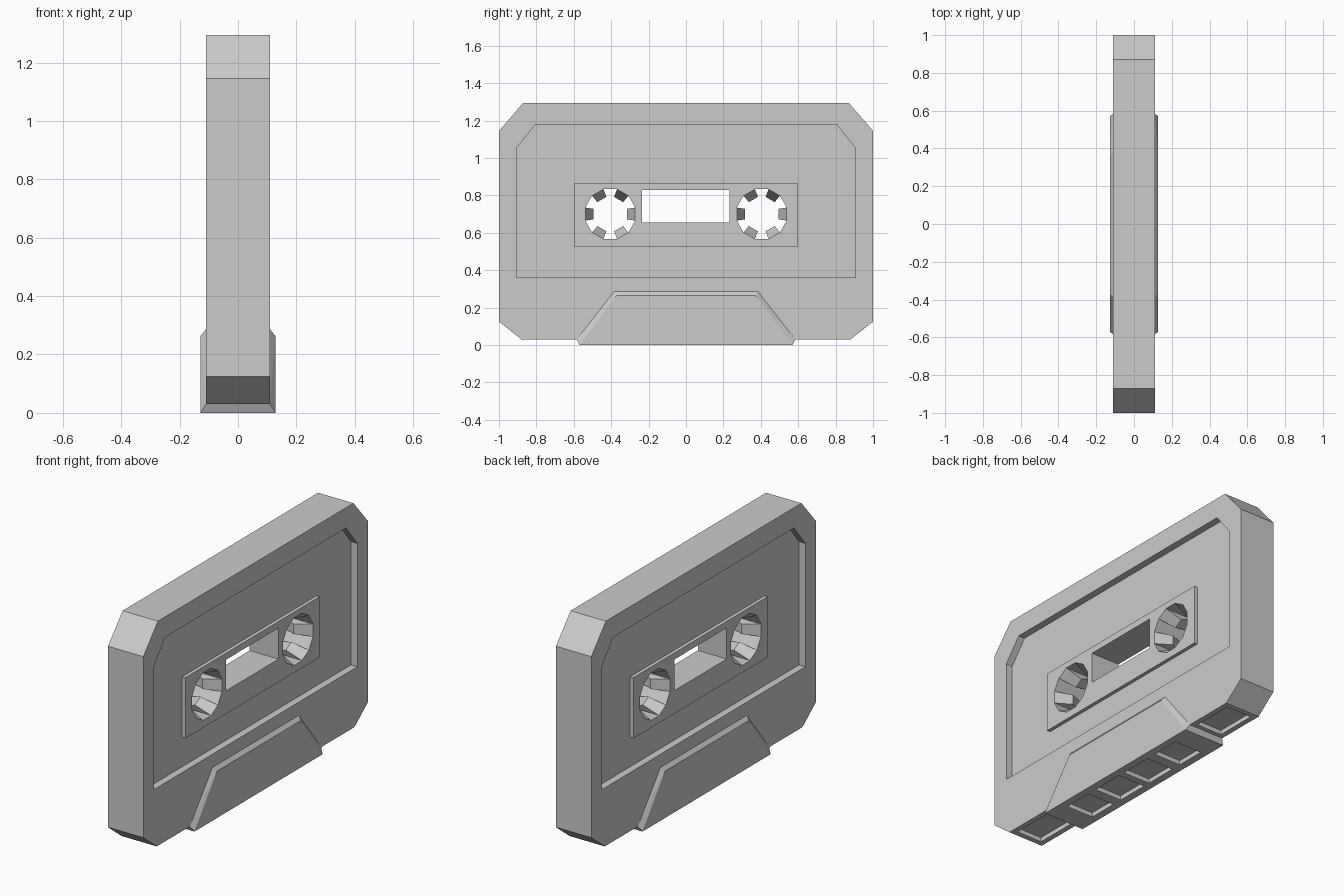
import bpy, bmesh, math

if "Cube" in bpy.data.objects:
    bpy.data.objects.remove(bpy.data.objects["Cube"])


def hull(name, pts):
    """Convex solid through a set of points."""
    bm = bmesh.new()
    for p in pts:
        bm.verts.new(p)
    bmesh.ops.convex_hull(bm, input=bm.verts)
    bmesh.ops.dissolve_limit(bm, angle_limit=0.01, verts=bm.verts, edges=bm.edges)
    bmesh.ops.recalc_face_normals(bm, faces=bm.faces)
    me = bpy.data.meshes.new(name)
    bm.to_mesh(me)
    bm.free()
    ob = bpy.data.objects.new(name, me)
    bpy.context.collection.objects.link(ob)
    return ob


def prism(name, profile, x0, x1):
    """Profile in (y, z) extruded along x."""
    return hull(name, [(x, y, z) for x in (x0, x1) for y, z in profile])


def sym(half):
    return [(s * y, z) for s in (-1, 1) for y, z in half]


def box(y0, y1, z0, z1):
    return [(y, z) for y in (y0, y1) for z in (z0, z1)]


def combine(target, other, op):
    m = target.modifiers.new(op.lower(), 'BOOLEAN')
    m.operation, m.solver, m.object = op, 'EXACT', other
    bpy.context.view_layer.objects.active = target
    bpy.ops.object.modifier_apply(modifier=m.name)
    bpy.data.objects.remove(other)


HX, FLOOR, PLATE = 0.11, 0.07, 0.09
REEL_Y, REEL_Z, REEL_R = 0.405, 0.70, 0.138

# shell with clipped corners
body = prism("cassette_body",
             sym([(0.87, 1.295), (1.0, 1.145), (1.0, 0.125), (0.88, 0.03)]), -HX, HX)

# sunken label area on both faces
label = sym([(0.905, 0.36), (0.905, 1.055), (0.805, 1.18)])
for s in (-1, 1):
    combine(body, prism("label_cut", label, s * FLOOR, s * 0.2), 'DIFFERENCE')

# raised centre plate
combine(body, prism("plate", box(-0.597, 0.597, 0.525, 0.867), -PLATE, PLATE), 'UNION')

# flared head cover along the bottom edge
base = [(x, y, z) for x in (-0.109, 0.109) for y, z in sym([(0.585, 0.031), (0.385, 0.287)])]
face = [(x, y, z) for x in (-0.128, 0.128) for y, z in sym([(0.57, 0.0), (0.372, 0.264)])]
combine(body, hull("head_cover", base + face), 'UNION')

# window and reel openings
combine(body, prism("window_cut", box(-0.234, 0.232, 0.655, 0.83), -0.3, 0.3), 'DIFFERENCE')
for s in (-1, 1):
    ring = [(s * REEL_Y + REEL_R * math.cos(math.radians(15 + 30 * i)),
             REEL_Z + REEL_R * math.sin(math.radians(15 + 30 * i))) for i in range(12)]
    combine(body, prism("reel_cut", ring, -0.3, 0.3), 'DIFFERENCE')

# pockets in the bottom edge: (centre y, half width, surface z, half depth in x)
for y, w, z, d in ((0.73, 0.12, 0.03, 0.08), (0.355, 0.085, 0.0, 0.085), (0.115, 0.095, 0.0, 0.085)):
    for s in (-1, 1):
        combine(body, prism("pocket_cut", box(s * y - w, s * y + w, z - 0.05, z + 0.025), -d, d),
                'DIFFERENCE')

# wedge-shaped drive teeth, ridge at mid thickness
for s, side in ((-1, "left"), (1, "right")):
    for k in range(6):
        a = math.radians(60 * k)
        c, n = math.cos(a), math.sin(a)
        pts = []
        for x, r, w in ((-PLATE, 0.1335, 0.035), (0, 0.09, 0.028), (PLATE, 0.1335, 0.035), (0, 0.1335, 0.035)):
            for t in (-w, w):
                pts.append((x, s * REEL_Y + r * c - t * n, REEL_Z + r * n + t * c))
        hull(f"{side}_reel_tooth_{k + 1}", pts)
